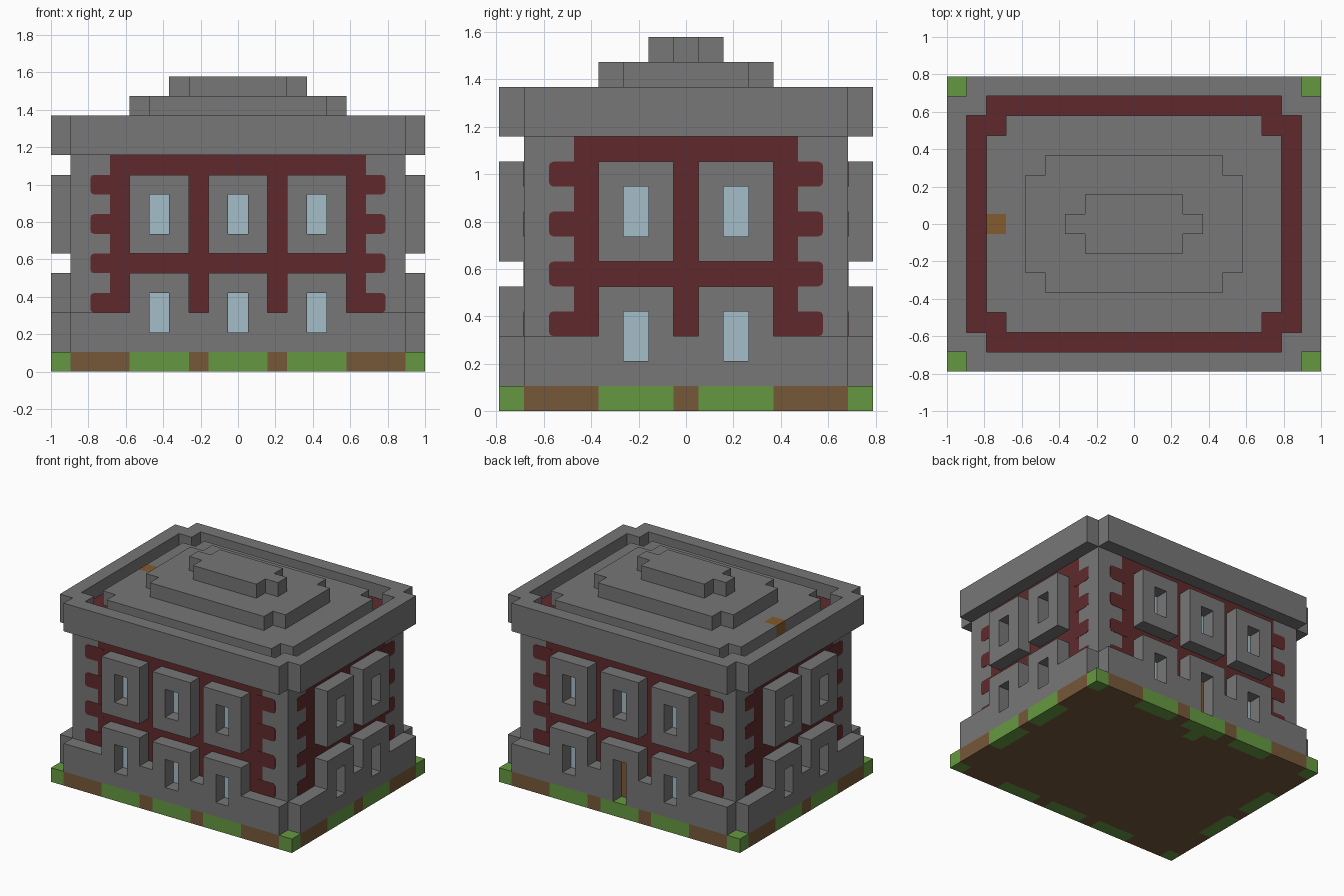
import bpy, bmesh
from math import radians
from mathutils import Matrix, Vector

if "Cube" in bpy.data.objects:
    bpy.data.objects.remove(bpy.data.objects["Cube"])

U = 2 / 19            # one building block
NX, NY = 19, 15       # footprint in blocks


def material(name, *srgb):
    rgba = [(c / 255) ** 2.2 for c in srgb] + [1]
    m = bpy.data.materials.new(name)
    m.use_nodes = True
    m.diffuse_color = rgba
    m.node_tree.nodes["Principled BSDF"].inputs["Base Color"].default_value = rgba
    return m


STONE = material("grey stone", 118, 118, 118)
BRICK = material("dark red brick", 96, 46, 48)
GRASS = material("grass green", 101, 151, 67)
DIRT = material("dirt brown", 117, 89, 60)
WOOD = material("wood brown", 130, 92, 50)
GLASS = material("pale blue glass", 162, 188, 198)


def finish(name, bm, mats, matrix):
    bmesh.ops.recalc_face_normals(bm, faces=bm.faces)
    mesh = bpy.data.meshes.new(name)
    bm.to_mesh(mesh)
    bm.free()
    mesh.transform(matrix)
    for m in mats:
        mesh.materials.append(m)
    bpy.context.collection.objects.link(bpy.data.objects.new(name, mesh))


def cells(name, nu, nv, keep, depth, matrix, mats, paint=lambda i, j: 0):
    """Solid made of every grid cell that passes keep(i, j), thick along local z."""
    bm = bmesh.new()
    solid = {(i, j) for i in range(nu) for j in range(nv) if keep(i, j)}

    def quad(points, mat):
        bm.faces.new([bm.verts.new(p) for p in points]).material_index = mat

    for i, j in solid:
        ring = [(i, j), (i + 1, j), (i + 1, j + 1), (i, j + 1)]
        ring = [((u - nu / 2) * U, v * U) for u, v in ring]
        mat = paint(i, j)
        for z in (0, depth):
            quad([(u, v, z) for u, v in ring], mat)
        for k, (du, dv) in enumerate([(0, -1), (1, 0), (0, 1), (-1, 0)]):
            if (i + du, j + dv) not in solid:
                a, b = ring[k], ring[(k + 1) % 4]
                quad([(*a, 0), (*b, 0), (*b, depth), (*a, depth)], mat)
    bmesh.ops.remove_doubles(bm, verts=bm.verts, dist=U / 100)
    bmesh.ops.recalc_face_normals(bm, faces=bm.faces)
    bmesh.ops.dissolve_limit(bm, angle_limit=radians(1), verts=bm.verts,
                             edges=bm.edges, delimit={'MATERIAL'})
    finish(name, bm, mats, matrix)


def slab(name, inset_x, inset_y, notch, z0, z1, mats, paint=lambda i, j: 0):
    """Horizontal layer with square notches cut from its corners."""
    def keep(i, j):
        a, b = min(i, NX - 1 - i) - inset_x, min(j, NY - 1 - j) - inset_y
        return a >= 0 and b >= 0 and (a >= notch or b >= notch)
    cells(name, NX, NY, keep, (z1 - z0) * U,
          Matrix.Translation((0, -NY / 2 * U, z0 * U)), mats, paint)


def window_column(i, n):
    return 4 <= i <= n - 5 and i % 4 != 3


# Ground layer: grass below the window bays, at the corners and by the door
def ground_paint(i, j):
    corner = i in (0, NX - 1) and j in (0, NY - 1)
    bay = (j in (0, NY - 1) and window_column(i, NX)) or \
          (i in (0, NX - 1) and window_column(j, NY))
    return int(corner or bay or (i, j) == (9, 13))


slab("ground", 0, 0, 0, 0, 1, [DIRT, GRASS], ground_paint)

# Brick core and stepped roof
slab("brick_walls", 1, 1, 2, 1, 11, [BRICK])
slab("brick_top_course", 1, 1, 1, 11, 12, [BRICK])
slab("roof_platform", 2, 2, 1, 12, 13, [STONE, WOOD],
     lambda i, j: int((i, j) == (2, 7)))
slab("roof_middle_step", 4, 4, 1, 13, 14, [STONE])
slab("roof_top_step", 6, 6, 1, 14, 15, [STONE])


def block(name, lo, hi, mat, matrix=Matrix(), round_edges=0):
    bm = bmesh.new()
    lo, hi = Vector(lo) * U, Vector(hi) * U
    size = hi - lo
    bmesh.ops.create_cube(bm, size=1, matrix=Matrix.Translation((lo + hi) / 2)
                          @ Matrix.Diagonal((*size, 1)))
    if round_edges:
        upright = [e for e in bm.edges
                   if abs(e.verts[0].co.z - e.verts[1].co.z) > size.z / 2]
        bmesh.ops.bevel(bm, geom=upright, offset=round_edges, segments=2,
                        profile=0.5, affect='EDGES')
    finish(name, bm, [mat], matrix)


# Stone corners: quoin blocks and the posts inside the parapet
for sx, side in ((-1, "right"), (1, "left")):
    for sy, end in ((-1, "front"), (1, "back")):
        for part, inner, z0, z1 in (("quoin", 2, 1, 11), ("post", 1, 11, 13)):
            xs = sorted((sx * 8.5, sx * (8.5 - inner)))
            ys = sorted((sy * 6.5, sy * (6.5 - inner)))
            block(f"{end}_{side}_corner_{part}", (xs[0], ys[0], z0),
                  (xs[1], ys[1], z1), STONE)


# One outer wall: base, window frames, parapet, glass and brick teeth
def facade(side, n, reach, angle, door=None):
    # local x runs along the wall, local y is up, local z points outwards
    place = Matrix.Rotation(radians(angle), 4, 'Z') @ \
        Matrix.Translation((0, -reach * U, 0)) @ Matrix.Rotation(radians(90), 4, 'X')

    def is_door(i, j):
        return i == door and j in (1, 2, 3)

    def is_pane(i, j):
        return window_column(i, n) and i % 4 == 1 and j in (2, 3, 7, 8) \
            and not is_door(i, j)

    def is_open(i, j):
        return is_door(i, j) or is_pane(i, j)

    def along(i):
        return 1 <= i <= n - 2

    def base(i, j):
        top = 4 if window_column(i, n) else 2
        return along(i) and 1 <= j <= top and not is_open(i, j)

    def frames(i, j):
        return window_column(i, n) and 6 <= j <= 9 and not is_open(i, j)

    def parapet(i, j):
        return along(i) and j in (11, 12)

    parts = [("base", base, U, STONE), ("upper_window_frames", frames, U, STONE),
             ("parapet", parapet, U, STONE), ("window_glass", is_pane, 0.004, GLASS)]
    if door is not None:
        parts.append(("door", is_door, 0.004, WOOD))
    for part, keep, depth, mat in parts:
        cells(f"{side}_{part}", n, 13, keep, depth, place, [mat])

    # Brick teeth biting into the stone corners
    for j in (3, 5, 7, 9):
        for s in (-1, 1):
            us = sorted((s * (n / 2 - 2), s * (n / 2 - 3.5)))
            block(f"{side}_brick_tooth", (us[0], j, 0), (us[1], j + 1, 0.02),
                  BRICK, place, 0.02)


facade("front", NX, 6.5, 0)
facade("left", NY, 8.5, 90)
facade("back", NX, 6.5, 180, door=9)
facade("right", NY, 8.5, 270)
